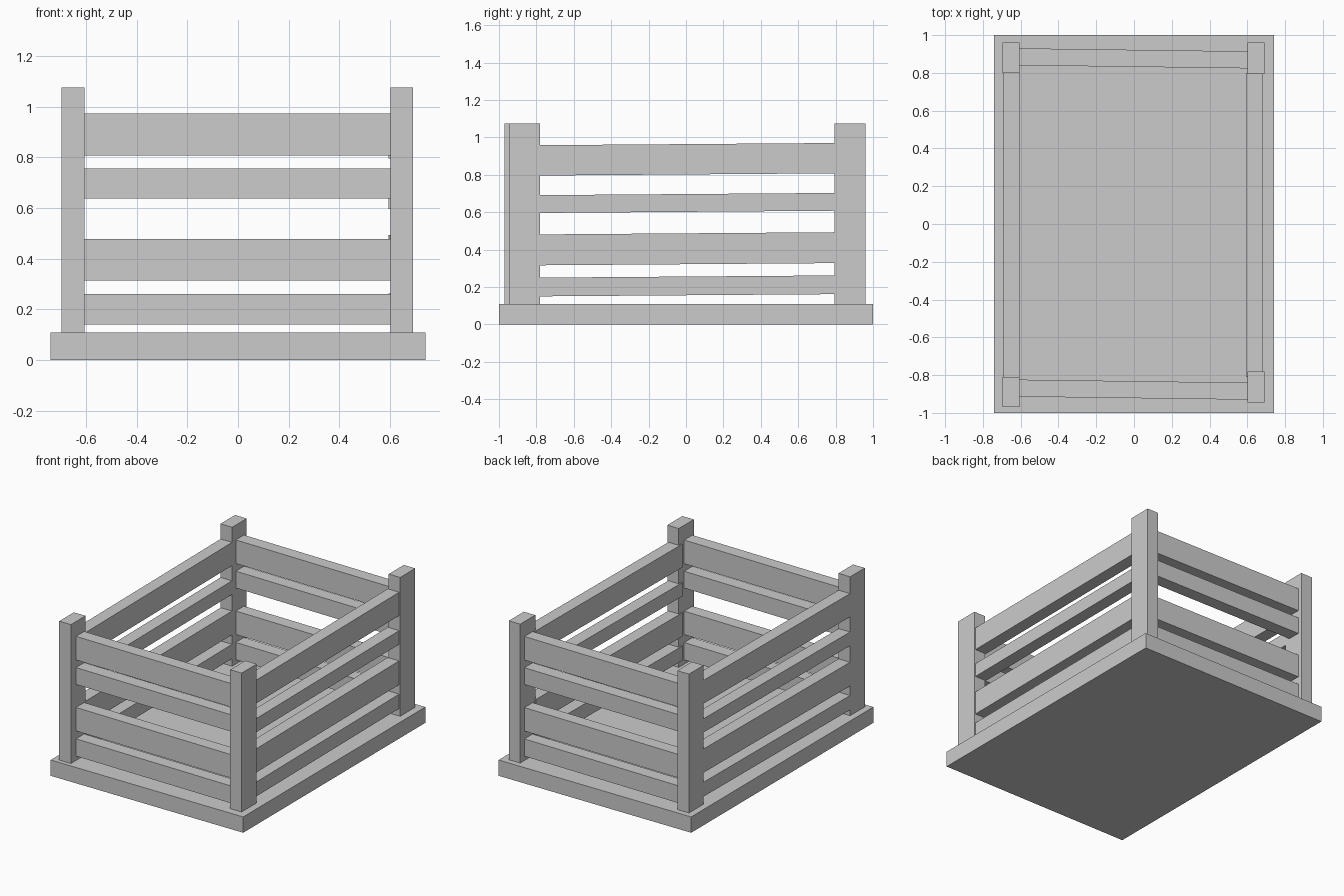
import bpy, bmesh

if "Cube" in bpy.data.objects:
    bpy.data.objects.remove(bpy.data.objects["Cube"])


def beam(name, a, b, width, height, axis):
    """Beam between end centres a and b, with end cuts square to its main axis."""
    bm = bmesh.new()
    bmesh.ops.create_cube(bm, size=1)
    for v in bm.verts:
        t = v.co[axis] + 0.5
        p = [a[i] + (b[i] - a[i]) * t for i in range(3)]
        p[1 - axis] += v.co[1 - axis] * width
        p[2] += v.co.z * height
        v.co = p
    mesh = bpy.data.meshes.new(name)
    bm.to_mesh(mesh)
    bm.free()
    obj = bpy.data.objects.new(name, mesh)
    bpy.context.collection.objects.link(obj)


def box(name, x0, x1, y0, y1, z0, z1):
    y, z = (y0 + y1) / 2, (z0 + z1) / 2
    beam(name, (x0, y, z), (x1, y, z), y1 - y0, z1 - z0, 0)


# Floor slab
box("floor", -0.74, 0.74, -1, 1, 0, 0.11)

# Corner posts
for name, x0, x1, y0, y1 in (
    ("front_left_post", -0.695, -0.605, -0.97, -0.81),
    ("front_right_post", 0.602, 0.69, -0.945, -0.78),
    ("back_left_post", -0.695, -0.605, 0.80, 0.96),
    ("back_right_post", 0.602, 0.69, 0.795, 0.96),
):
    box(name, x0, x1, y0, y1, 0.11, 1.075)

# Front and back rails, slightly skewed in plan
end_rails = ((0.14, 0.26), (0.315, 0.478), (0.638, 0.755), (0.808, 0.972))
for i, (z0, z1) in enumerate(end_rails):
    z = (z0 + z1) / 2
    for side, y in (("front", -0.877), ("back", 0.877)):
        beam(f"{side}_rail_{i + 1}", (-0.607, y + 0.008, z),
             (0.604, y - 0.008, z), 0.09, z1 - z0, 0)

# Long side rails, rising slightly to the back
side_rails = ((0.15, 0.25), (0.316, 0.481), (0.596, 0.691), (0.796, 0.958))
for i, (z0, z1) in enumerate(side_rails):
    z = (z0 + z1) / 2
    for side, x in (("left", -0.65), ("right", 0.638)):
        beam(f"{side}_rail_{i + 1}", (x, -0.81, z), (x, 0.80, z + 0.012),
             0.088, z1 - z0, 1)
